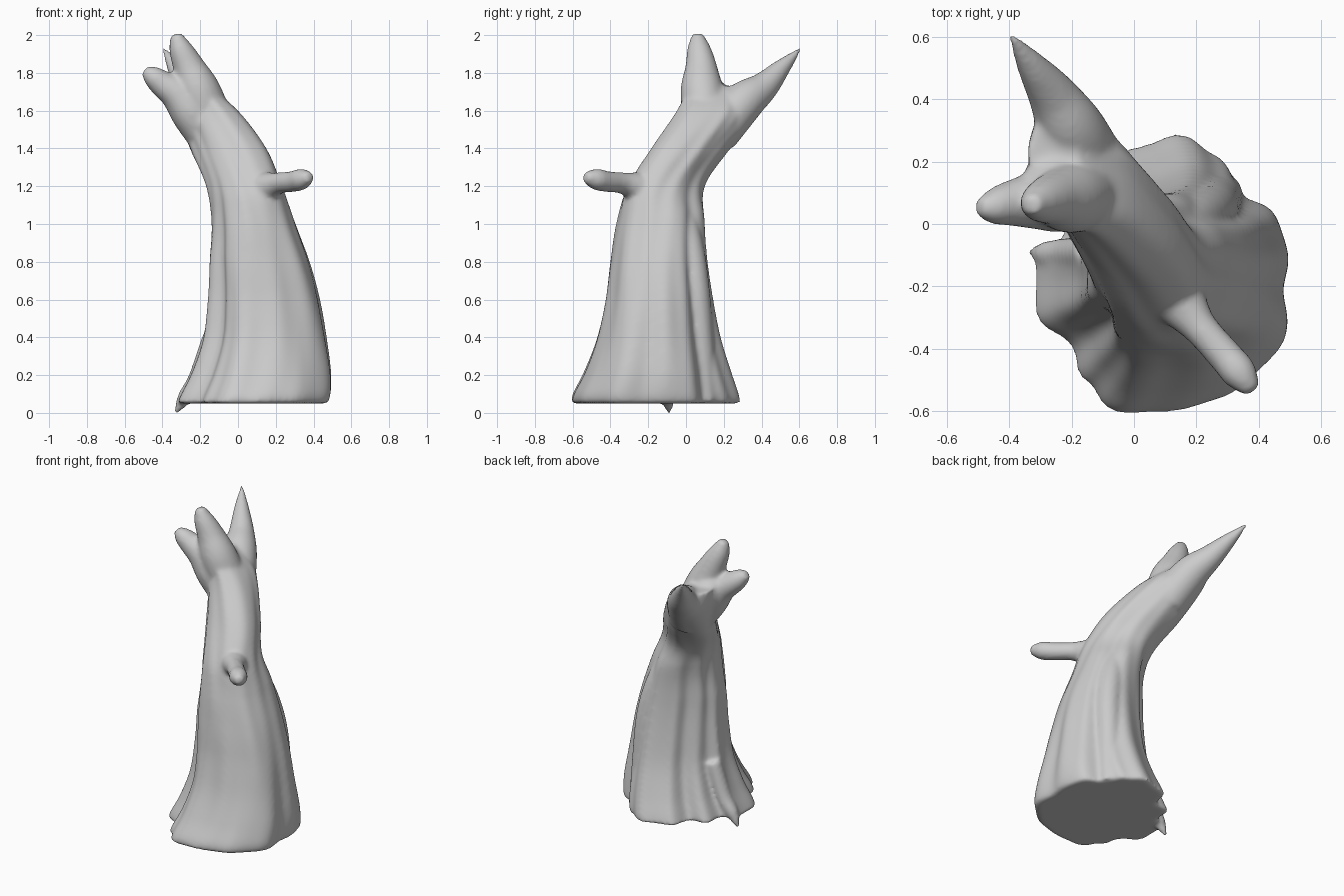
import bpy, bmesh, math
from mathutils import Vector

N = 96
bm = bmesh.new()


def spline(rows, steps):
    """Catmull-Rom interpolation of rows of numbers."""
    out = []
    for i in range(len(rows) - 1):
        p0, p1, p2 = rows[max(i - 1, 0)], rows[i], rows[i + 1]
        p3 = rows[min(i + 2, len(rows) - 1)]
        for s in range(steps):
            t = s / steps
            out.append([0.5 * (2 * b + (c - a) * t + (2 * a - 5 * b + 4 * c - d) * t * t
                               + (3 * b - a - 3 * c + d) * t ** 3)
                        for a, b, c, d in zip(p0, p1, p2, p3)])
    out.append(list(rows[-1]))
    return out


def loft(rings):
    """Closed skin through rings of points."""
    vs = [[bm.verts.new(p) for p in r] for r in rings]
    n = len(rings[0])
    for a, b in zip(vs, vs[1:]):
        for i in range(n):
            j = (i + 1) % n
            bm.faces.new((a[i], a[j], b[j], b[i]))
    bm.faces.new(vs[0][::-1])
    bm.faces.new(vs[-1])


def branch(rows, n=20):
    """Round tube through rows of x, y, z, radius."""
    pts = spline(rows, 6)
    rings = []
    for i, p in enumerate(pts):
        a, b = pts[max(i - 1, 0)], pts[min(i + 1, len(pts) - 1)]
        d = (Vector(b[:3]) - Vector(a[:3])).normalized()
        u = d.cross(Vector((0.6, 0.75, 0.1))).normalized()
        v = d.cross(u)
        r = max(p[3], 0.006)
        rings.append([Vector(p[:3]) + r * (u * math.cos(k * math.tau / n) + v * math.sin(k * math.tau / n))
                      for k in range(n)])
    loft(rings)


# Root outline seen from above, turned into radius by angle
outline = [(0.49, -0.18), (0.46, 0.04), (0.33, 0.12), (0.26, 0.22), (0.17, 0.29), (0.05, 0.26),
           (-0.05, 0.24), (-0.11, 0.11), (-0.22, 0.06), (-0.25, -0.04), (-0.33, -0.10), (-0.33, -0.29),
           (-0.20, -0.38), (-0.17, -0.50), (-0.10, -0.58), (0.05, -0.60), (0.20, -0.57),
           (0.33, -0.52), (0.46, -0.43)]
polar = sorted((math.atan2(y + 0.155, x - 0.08) % math.tau, math.hypot(x - 0.08, y + 0.155))
               for x, y in outline)
polar = [(polar[-1][0] - math.tau, polar[-1][1])] + polar + [(polar[0][0] + math.tau, polar[0][1])]


def root_radius(t):
    for (a, ra), (b, rb) in zip(polar, polar[1:]):
        if a <= t <= b:
            f = (t - a) / (b - a)
            f = f * f * (3 - 2 * f)
            return (ra + (rb - ra) * f) / 0.42


# Trunk: z, x range, y range, root-lobe amount, diagonal squeeze
trunk = [(0.05, -0.325, 0.475, -0.605, 0.29, 1.0, 0.0),
         (0.10, -0.30, 0.49, -0.60, 0.28, 1.0, 0.0),
         (0.22, -0.245, 0.493, -0.54, 0.24, 1.0, 0.0),
         (0.40, -0.185, 0.47, -0.47, 0.185, 0.95, 0.0),
         (0.60, -0.16, 0.435, -0.425, 0.145, 0.85, -0.04),
         (0.80, -0.15, 0.38, -0.40, 0.115, 0.75, -0.06),
         (1.00, -0.14, 0.305, -0.37, 0.10, 0.6, -0.02),
         (1.20, -0.17, 0.235, -0.31, 0.10, 0.35, 0.18),
         (1.40, -0.255, 0.15, -0.185, 0.235, 0.25, 0.28),
         (1.60, -0.325, 0.0, -0.05, 0.375, 0.2, 0.25),
         (1.73, -0.34, -0.16, 0.01, 0.33, 0.1, 0.2)]
rings = []
for z, x0, x1, y0, y1, lobe, sq in spline(trunk, 6):
    pts = []
    for k in range(N):
        t = k * math.tau / N
        c, s = math.cos(t - 0.75 * math.pi), math.sin(t - 0.75 * math.pi)
        oval = 1 / math.hypot(c / (1 + sq), s / (1 - sq))
        bark = (0.025 * math.sin(7 * t + 2 * z) * math.sin(3 * z + 2 * t)
                + 0.012 * math.sin(13 * t - 2 * z + 1))
        r = oval * (1 - lobe) + root_radius(t) * lobe + bark
        pts.append((r * math.cos(t), r * math.sin(t)))
    ax, bx = min(p[0] for p in pts), max(p[0] for p in pts)
    ay, by = min(p[1] for p in pts), max(p[1] for p in pts)
    rings.append([Vector((x0 + (x1 - x0) * (x - ax) / (bx - ax),
                          y0 + (y1 - y0) * (y - ay) / (by - ay), z)) for x, y in pts])
loft(rings)

# Long pointed limb at the back
branch([(-0.13, 0.16, 1.48, 0.12), (-0.20, 0.30, 1.64, 0.11), (-0.26, 0.41, 1.725, 0.08),
        (-0.33, 0.51, 1.83, 0.047), (-0.397, 0.608, 1.93, 0.008)])
# Broken top: tall prong, short prong and the web between them
branch([(-0.13, 0.11, 1.50, 0.12), (-0.205, 0.085, 1.70, 0.115), (-0.26, 0.08, 1.83, 0.085),
        (-0.305, 0.068, 1.93, 0.062), (-0.33, 0.06, 2.005, 0.03)])
branch([(-0.15, 0.10, 1.42, 0.09), (-0.24, 0.085, 1.58, 0.11), (-0.32, 0.075, 1.685, 0.092),
        (-0.40, 0.065, 1.742, 0.072), (-0.455, 0.055, 1.785, 0.055), (-0.495, 0.055, 1.815, 0.027)])
branch([(-0.18, 0.14, 1.55, 0.11), (-0.26, 0.14, 1.67, 0.10), (-0.32, 0.10, 1.735, 0.05)])
# Side twig with flared foot
branch([(0.06, -0.14, 1.13, 0.11), (0.14, -0.24, 1.185, 0.09), (0.21, -0.33, 1.215, 0.058),
        (0.29, -0.42, 1.225, 0.056), (0.34, -0.48, 1.238, 0.056), (0.38, -0.535, 1.25, 0.027)])
# Buttress rib on the right back
branch([(0.10, -0.04, 1.15, 0.06), (0.19, 0.01, 0.90, 0.08), (0.245, 0.045, 0.66, 0.08),
        (0.26, 0.07, 0.35, 0.08), (0.27, 0.09, 0.055, 0.08)])
# Little root spur reaching the ground
branch([(-0.14, -0.09, 0.40, 0.05), (-0.215, -0.095, 0.18, 0.05), (-0.28, -0.095, 0.085, 0.04),
        (-0.33, -0.09, 0.0, 0.012)])

bmesh.ops.recalc_face_normals(bm, faces=bm.faces)
mesh = bpy.data.meshes.new("tree_stump")
bm.to_mesh(mesh)
bm.free()
stump = bpy.data.objects.new("tree_stump", mesh)
bpy.context.collection.objects.link(stump)

# Fuse all parts into one smooth skin
remesh = stump.modifiers.new("fuse", 'REMESH')
remesh.mode = 'VOXEL'
remesh.voxel_size = 0.012
remesh.use_smooth_shade = True
soften = stump.modifiers.new("soften", 'SMOOTH')
soften.factor = 0.5
soften.iterations = 10
